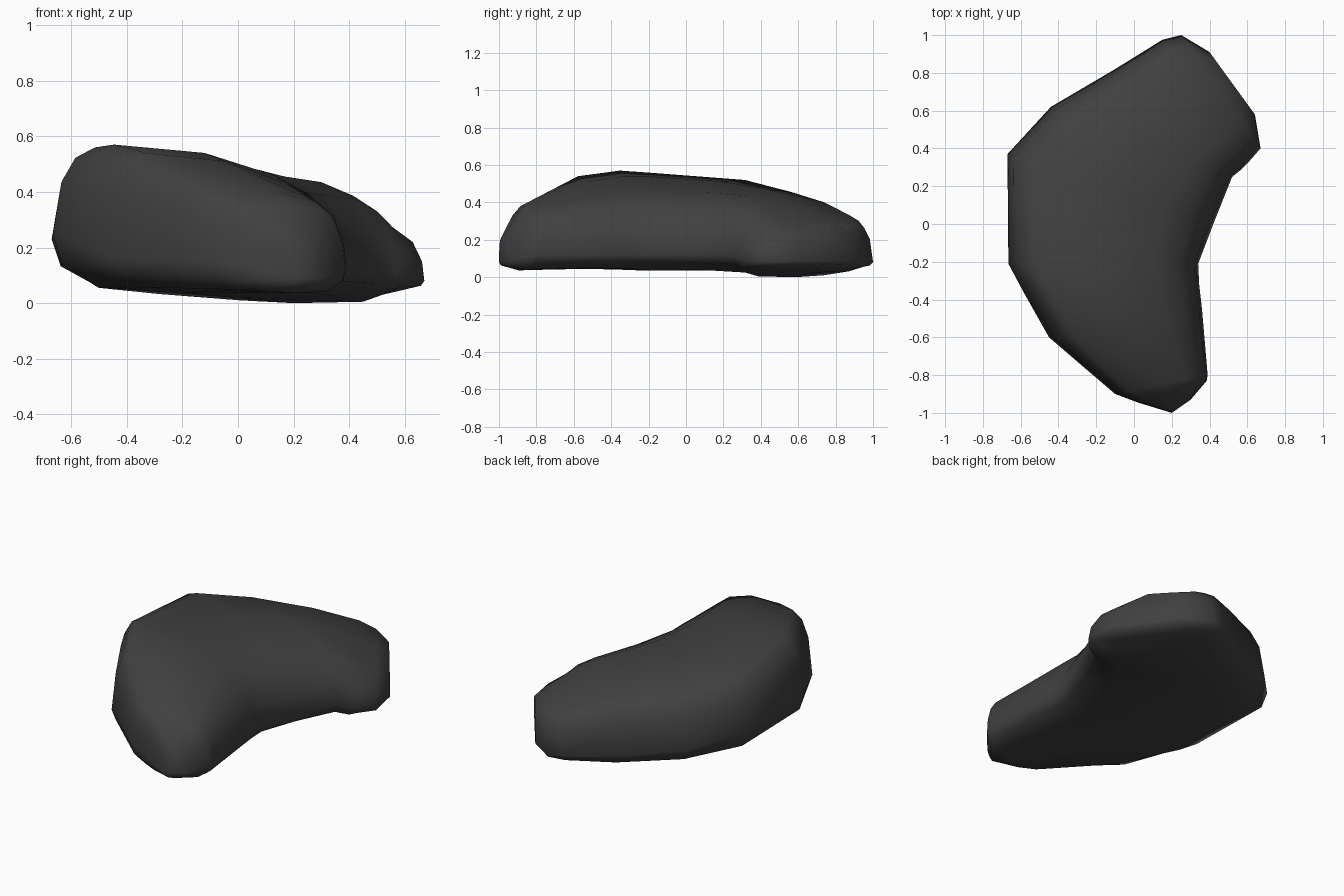
import bpy
import bmesh
from mathutils import Vector

default = bpy.data.objects.get("Cube")
if default:
    bpy.data.objects.remove(default, do_unlink=True)


def flat_material(name, colour):
    material = bpy.data.materials.new(name)
    material.use_nodes = True
    material.diffuse_color = colour
    shader = next(n for n in material.node_tree.nodes if n.type == "BSDF_PRINCIPLED")
    shader.inputs["Base Color"].default_value = colour
    return material


# Stations along the crescent: outer x y, inner x y,
# then heights of underside, widest line, outer crest, inner crest
STATIONS = [
    (.40, .91, .64, .58, .065, .085, .26, .23),
    (.25, 1.0, .67, .40, .045, .08, .29, .255),
    (.15, .975, .60, .32, .025, .09, .33, .32),
    (-.1, .82, .57, .29, .0, .1, .4, .385),
    (-.44, .62, .52, .25, .02, .15, .455, .435),
    (-.67, .37, .42, .0, .035, .23, .52, .455),
    (-.665, -.21, .34, -.21, .035, .25, .56, .47),
    (-.585, -.36, .345, -.32, .04, .22, .57, .46),
    (-.45, -.6, .36, -.45, .045, .16, .54, .43),
    (-.1, -.9, .39, -.8, .038, .15, .38, .365),
    (.02, -.945, .385, -.83, .036, .13, .33, .33),
    (.2, -1.0, .3, -.93, .06, .09, .21, .2),
]


def cross_section(ox, oy, ix, iy, base, wide, outer_top, inner_top):
    """Ring of points running from the outer underside over the top to the inner underside."""
    outer, inner = Vector((ox, oy)), Vector((ix, iy))
    inner_wide = min(wide, .12)
    outer_rise, inner_rise = outer_top - wide, inner_top - inner_wide
    ring = [
        (.45, base),
        (.16, base + (wide - base) * .1),
        (.03, (base + wide) / 2),
        (0, wide),
        (.03, wide + outer_rise * .6),
        (.08, wide + outer_rise * .88),
        (.15, outer_top),
        (.5, (outer_top + inner_top) / 2 + .025),
        (.77, inner_top),
        (.9, inner_top - inner_rise * .2),
        (.98, inner_wide + inner_rise * .4),
        (1, inner_wide),
        (.97, (base + inner_wide) / 2),
        (.82, base + .005),
    ]
    return [(*outer.lerp(inner, t), z) for t, z in ring]


# Crescent boulder lofted through the stations and capped at both ends
bm = bmesh.new()
rings = [[bm.verts.new(p) for p in cross_section(*s)] for s in STATIONS]
for first, second in zip(rings, rings[1:]):
    for i in range(len(first)):
        j = (i + 1) % len(first)
        bm.faces.new((first[i], first[j], second[j], second[i]))
bm.faces.new(rings[0])
bm.faces.new(rings[-1])
bmesh.ops.recalc_face_normals(bm, faces=bm.faces)

mesh = bpy.data.meshes.new("boulder")
bm.to_mesh(mesh)
bm.free()
boulder = bpy.data.objects.new("boulder", mesh)
bpy.context.collection.objects.link(boulder)
mesh.materials.append(flat_material("dark stone", (.052, .052, .052, 1)))

# Soft shading over the whole stone
for polygon in mesh.polygons:
    polygon.use_smooth = True
